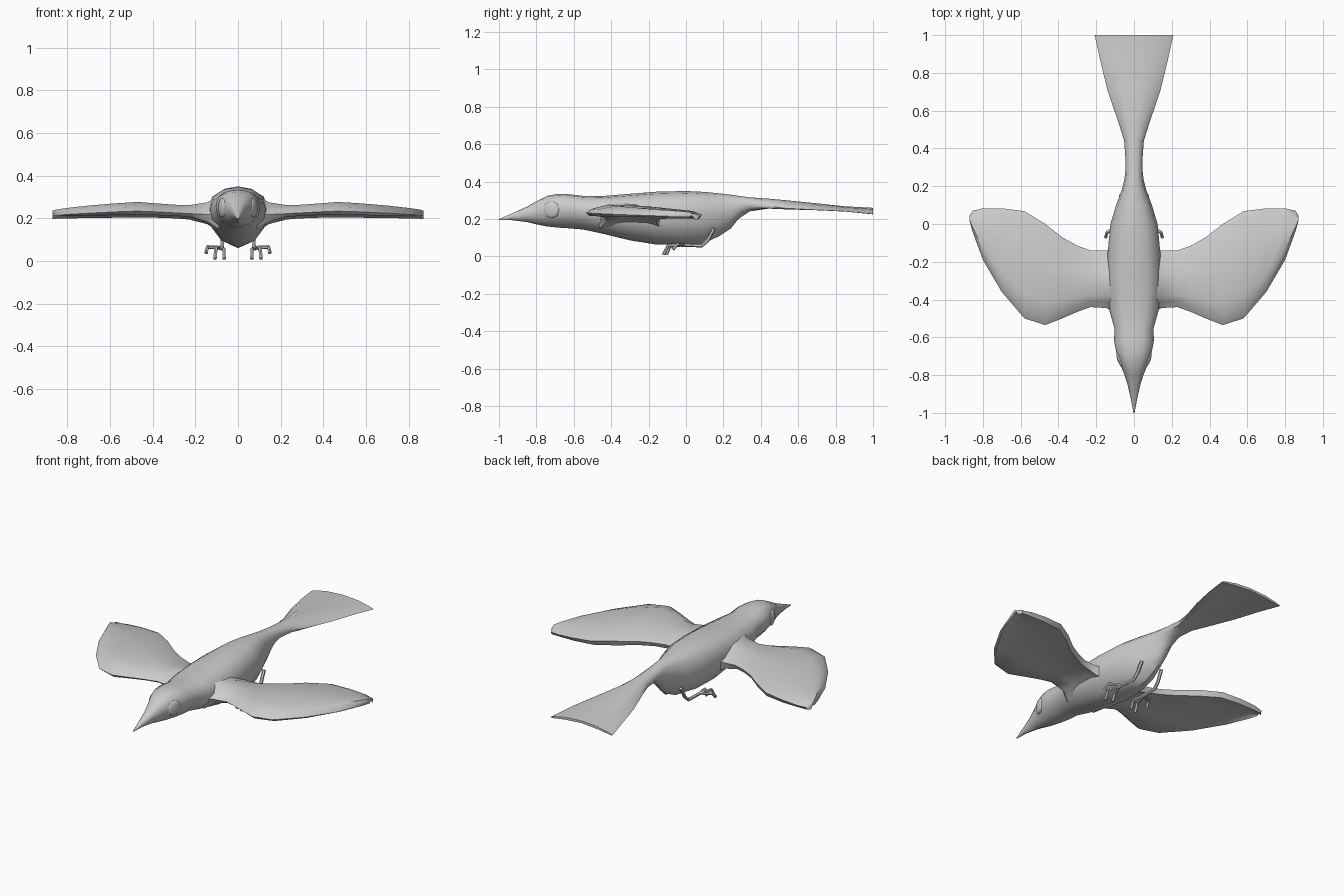
import bpy, bmesh, math
from mathutils import Vector

cube = bpy.data.objects.get("Cube")
if cube:
    bpy.data.objects.remove(cube)

grey = bpy.data.materials.new("plain grey")
grey.use_nodes = True
GREY = (0.6, 0.6, 0.6, 1)
grey.diffuse_color = GREY
grey.node_tree.nodes["Principled BSDF"].inputs["Base Color"].default_value = GREY


def finish(name, bm, angle, mirror=False):
    """Turn a bmesh into a shaded object, mirrored in x if asked."""
    bmesh.ops.recalc_face_normals(bm, faces=bm.faces)
    mesh = bpy.data.meshes.new(name)
    bm.to_mesh(mesh)
    bm.free()
    mesh.materials.append(grey)
    ob = bpy.data.objects.new(name, mesh)
    bpy.context.collection.objects.link(ob)
    bpy.ops.object.select_all(action='DESELECT')
    ob.select_set(True)
    bpy.context.view_layer.objects.active = ob
    if mirror:
        mod = ob.modifiers.new("Mirror", 'MIRROR')
        mod.use_mirror_merge = False
        bpy.ops.object.modifier_apply(modifier=mod.name)
    bpy.ops.object.shade_smooth_by_angle(angle=math.radians(angle))
    return ob


def loft(bm, rings):
    """Skin a list of closed rings and cap both ends."""
    vs = [[bm.verts.new(p) for p in ring] for ring in rings]
    n = len(vs[0])
    for a, b in zip(vs, vs[1:]):
        for i in range(n):
            j = (i + 1) % n
            bm.faces.new((a[i], a[j], b[j], b[i]))
    bm.faces.new(vs[0])
    bm.faces.new(vs[-1][::-1])


# Body, from beak tip to tail end: y, half width, bottom, top, tail blend
stations = [
    (-1.0, .003, .194, .200, 0), (-.93, .016, .194, .230, 0),
    (-.85, .034, .184, .266, 0), (-.80, .050, .172, .295, 0),
    (-.74, .074, .160, .325, 0), (-.68, .094, .154, .335, 0),
    (-.62, .105, .150, .332, 0), (-.55, .104, .144, .324, 0),
    (-.46, .130, .125, .322, 0), (-.30, .142, .086, .335, 0),
    (-.16, .140, .064, .346, 0), (0, .125, .060, .350, 0),
    (.10, .095, .072, .345, 0), (.18, .065, .110, .337, 0),
    (.24, .050, .150, .330, 0), (.28, .046, .200, .324, 0),
    (.34, .045, .236, .316, .1), (.44, .052, .243, .309, .35),
    (.53, .080, .246, .301, .7), (.70, .138, .247, .284, 1),
    (.85, .175, .240, .268, 1), (1.0, .208, .225, .260, 1),
]
# Half section: across, height in the body, height in the tented tail
section = [(0, 1, 1), (.5, .96, .8), (.87, .84, .36), (1, .6, .05),
           (.93, .36, 0), (.55, .11, .35), (0, 0, .6)]
rings = []
for y, w, lo, hi, t in stations:
    half = [(u * w, y, lo + (hi - lo) * (b * (1 - t) + e * t))
            for u, b, e in section]
    rings.append(half + [(-x, yy, z) for x, yy, z in half[-2:0:-1]])
bm = bmesh.new()
loft(bm, rings)
finish("body_and_tail", bm, 50)

# Wings: x, leading y, trailing y, crest height, underside height
spans = [
    (.09, -.48, -.11, .305, .150), (.145, -.445, -.14, .275, .185),
    (.23, -.44, -.14, .262, .207), (.30, -.465, -.115, .264, .212),
    (.38, -.50, -.07, .270, .215), (.47, -.535, 0, .277, .215),
    (.58, -.50, .068, .270, .215), (.70, -.36, .083, .260, .213),
    (.80, -.19, .083, .249, .212), (.855, -.04, .070, .241, .210),
    (.87, .015, .045, .236, .210),
]
rings = []
for x, front, back, top, under in spans:
    chord = back - front
    tip = min(1, chord / .25)
    rim = .5 * (top + under)
    rings.append([
        (x, front, rim - .012), (x, front + .03 * tip, rim + .008),
        (x, front + .22 * chord, top), (x, front + .60 * chord, top - .008),
        (x, back - .03 * tip, rim), (x, back, rim - .012),
        (x, back - .015 * tip, under - .012),
        (x, back - .25 * chord, under + .004),
        (x, front + .30 * chord, under + .008),
        (x, front + .02 * tip, under)])
bm = bmesh.new()
loft(bm, rings)
finish("wings", bm, 50, mirror=True)

# Eyes: shallow domes on the sides of the head
bm = bmesh.new()
bmesh.ops.create_uvsphere(bm, u_segments=12, v_segments=8, radius=1)
for v in bm.verts:
    v.co = Vector((.072 + .016 * v.co.x + .35 * .045 * v.co.y,
                   -.72 + .045 * v.co.y, .25 + .045 * v.co.z))
finish("eyes", bm, 60, mirror=True)


def tube(bm, points, r, sides=6):
    """Six-sided tube along a short path."""
    pts = [Vector(p) for p in points]
    out = []
    for i, p in enumerate(pts):
        d = pts[min(i + 1, len(pts) - 1)] - pts[max(i - 1, 0)]
        d.normalize()
        a = d.cross(Vector((1, 0, 0))).normalized()
        b = d.cross(a)
        out.append([p + r * (math.cos(k * math.tau / sides) * a
                             + math.sin(k * math.tau / sides) * b)
                    for k in range(sides)])
    loft(bm, out)


# Legs with three bent toes each
bm = bmesh.new()
tube(bm, [(.070, .15, .15), (.074, .115, .085), (.076, .085, .058),
          (.085, -.03, .062)], .010)
for toe in ([(.083, -.02, .062), (.066, -.085, .055), (.065, -.105, .010)],
            [(.085, -.02, .062), (.104, -.095, .060), (.108, -.120, .010)],
            [(.085, -.01, .062), (.143, -.045, .066), (.150, -.070, .038)]):
    tube(bm, toe, .009)
finish("legs_and_feet", bm, 40, mirror=True)
